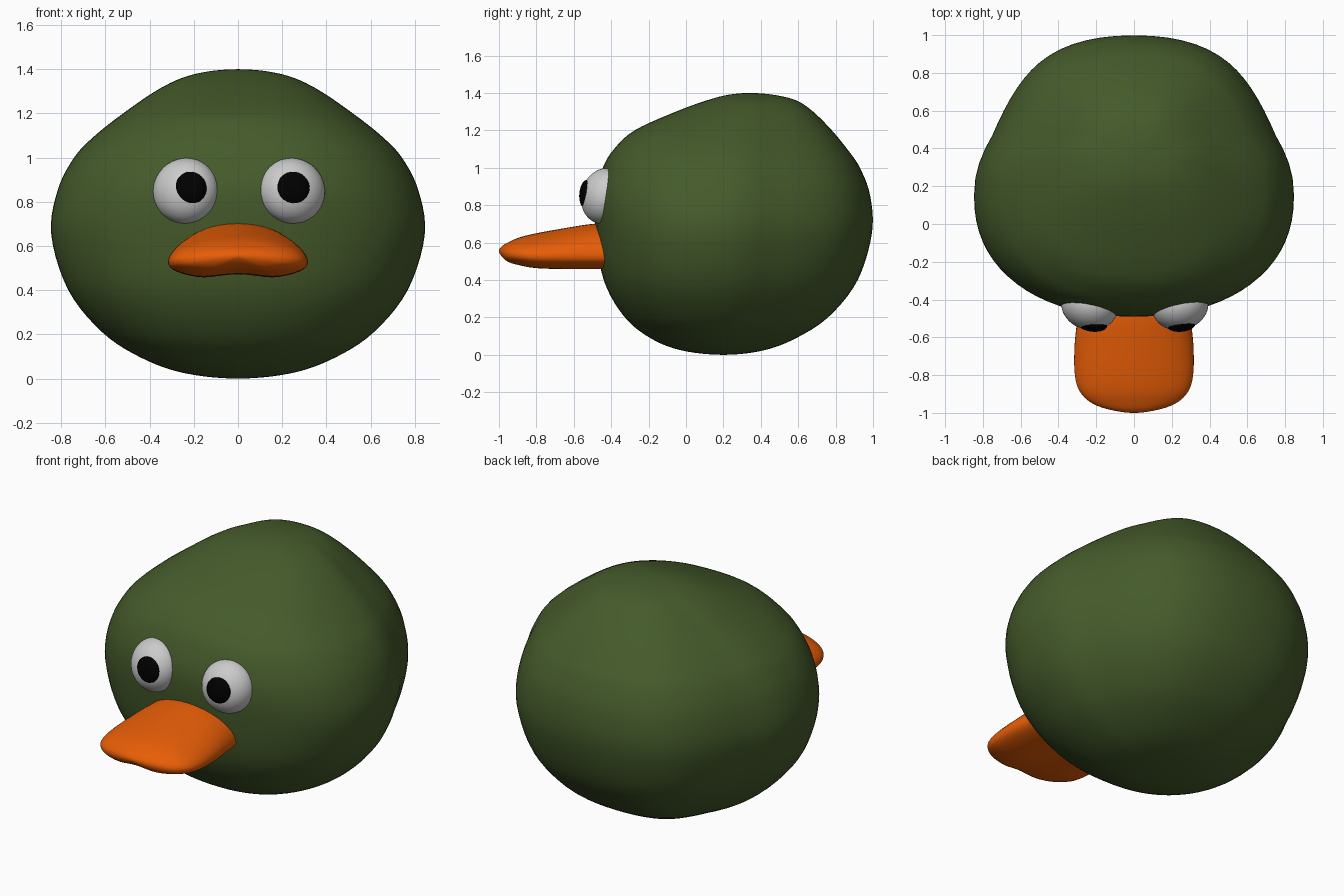
import bpy, bmesh
from math import sin, cos, pi, radians, atan2
from mathutils import Vector

if "Cube" in bpy.data.objects:
    bpy.data.objects.remove(bpy.data.objects["Cube"])


def material(name, rgb):
    m = bpy.data.materials.new(name)
    m.diffuse_color = (*rgb, 1)
    m.use_nodes = True
    m.node_tree.nodes["Principled BSDF"].inputs["Base Color"].default_value = m.diffuse_color
    return m


GREEN = material("green", (0.06, 0.105, 0.024))
ORANGE = material("orange", (0.8, 0.11, 0.002))
BLACK = material("black", (0.0, 0.0, 0.0))


def spline_rows(rows, steps):
    """Catmull-Rom through rows; first and last rows only steer the ends."""
    out = []
    for i in range(1, len(rows) - 2):
        for k in range(steps):
            t = k / steps
            out.append([0.5 * (2 * b + (c - a) * t + (2 * a - 5 * b + 4 * c - d) * t * t
                               + (3 * b - a - 3 * c + d) * t ** 3)
                        for a, b, c, d in zip(*rows[i - 1:i + 3])])
    out.append(list(rows[-2]))
    return out


def loft(name, rows, ring, sides, mat):
    bm = bmesh.new()
    loops = [[bm.verts.new(ring(r, 2 * pi * k / sides)) for k in range(sides)] for r in rows]
    for a, b in zip(loops, loops[1:]):
        for k in range(sides):
            n = (k + 1) % sides
            bm.faces.new((a[k], a[n], b[n], b[k]))
    bmesh.ops.holes_fill(bm, edges=[e for e in bm.edges if e.is_boundary])
    bmesh.ops.remove_doubles(bm, verts=bm.verts, dist=1e-4)
    bmesh.ops.recalc_face_normals(bm, faces=bm.faces)
    me = bpy.data.meshes.new(name)
    bm.to_mesh(me)
    bm.free()
    me.materials.append(mat)
    for p in me.polygons:
        p.use_smooth = True
    ob = bpy.data.objects.new(name, me)
    bpy.context.collection.objects.link(ob)
    return ob


def power(v, p):
    return abs(v) ** p * (1 if v >= 0 else -1)


# Body: z, front y, back y, half width, y of widest point
body = [
    (0.025, 0.42, -0.03, -0.25, 0.2),
    (0.0, 0.2, 0.2, 0.0, 0.2),
    (0.025, -0.03, 0.42, 0.245, 0.2),
    (0.095, -0.2, 0.6, 0.44, 0.18),
    (0.21, -0.335, 0.77, 0.615, 0.16),
    (0.4, -0.44, 0.918, 0.768, 0.15),
    (0.65, -0.48, 0.994, 0.845, 0.15),
    (0.85, -0.488, 0.985, 0.817, 0.16),
    (1.0, -0.445, 0.93, 0.742, 0.18),
    (1.1, -0.385, 0.862, 0.647, 0.21),
    (1.2, -0.275, 0.78, 0.52, 0.25),
    (1.3, -0.055, 0.68, 0.375, 0.3),
    (1.36, 0.11, 0.59, 0.255, 0.33),
    (1.39, 0.225, 0.47, 0.135, 0.34),
    (1.4, 0.34, 0.34, 0.0, 0.34),
    (1.39, 0.47, 0.225, -0.135, 0.34),
]


def body_ring(r, a):
    z, front, back, w, mid = r
    c, s = cos(a), sin(a)
    if s > 0:   # back half tapers from the cheeks, then rounds off
        b = atan2(s, abs(c))
        taper = 1 - 0.07 * sin(3 * b) * min(1, b / 0.35)
        return Vector((w * power(c, 0.92) * taper, mid + (back - mid) * power(s, 0.92), z))
    p = 0.89 - 0.06 * min(1, max(0, (z - 0.9) / 0.3))
    return Vector((w * power(c, p), mid + (mid - front) * power(s, p), z))


loft("body", spline_rows(body, 5), body_ring, 72, GREEN)

# Bill: y, half width, top z, bottom z, z of the side edge
bill = [
    (-0.2, 0.27, 0.70, 0.447, 0.53),
    (-0.35, 0.285, 0.705, 0.447, 0.53),
    (-0.5, 0.30, 0.70, 0.447, 0.53),
    (-0.65, 0.315, 0.677, 0.447, 0.53),
    (-0.8, 0.313, 0.65, 0.453, 0.53),
    (-0.89, 0.285, 0.628, 0.47, 0.535),
    (-0.95, 0.22, 0.602, 0.49, 0.54),
    (-0.985, 0.12, 0.58, 0.522, 0.548),
    (-1.0, 0.0, 0.555, 0.555, 0.555),
    (-0.985, -0.12, 0.522, 0.58, 0.548),
]


def bill_ring(r, a):
    y, w, top, bottom, edge = r
    c, s = cos(a), sin(a)
    if s >= 0:
        z = edge + (top - edge) * s ** 1.1
    else:       # underside with a shallow central groove
        z = edge + (edge - bottom) * (-abs(s) ** 0.8 + 0.3 * max(0, 1 - (c / 0.6) ** 2) ** 2)
    return Vector((w * c, y, z))


loft("bill", spline_rows(bill, 5), bill_ring, 48, ORANGE)


# Eyes and pupils: squashed balls
def ball(name, loc, scale, rot, mat=None):
    bpy.ops.mesh.primitive_uv_sphere_add(segments=40, ring_count=24, location=loc, rotation=rot)
    ob = bpy.context.object
    ob.name = name
    ob.scale = scale
    if mat:
        ob.data.materials.append(mat)
    bpy.ops.object.shade_smooth()


for side, label, ex, px in ((-1, "left", -0.236, -0.218), (1, "right", 0.245, 0.249)):
    ball("eye_" + label, (ex, -0.437, 0.849), (0.15, 0.122, 0.15),
         (radians(-13), 0, radians(14 * side)))
    ball("pupil_" + label, (px, -0.534, 0.86), (0.076, 0.036, 0.076),
         (radians(-5), 0, radians(5 * side)), BLACK)
